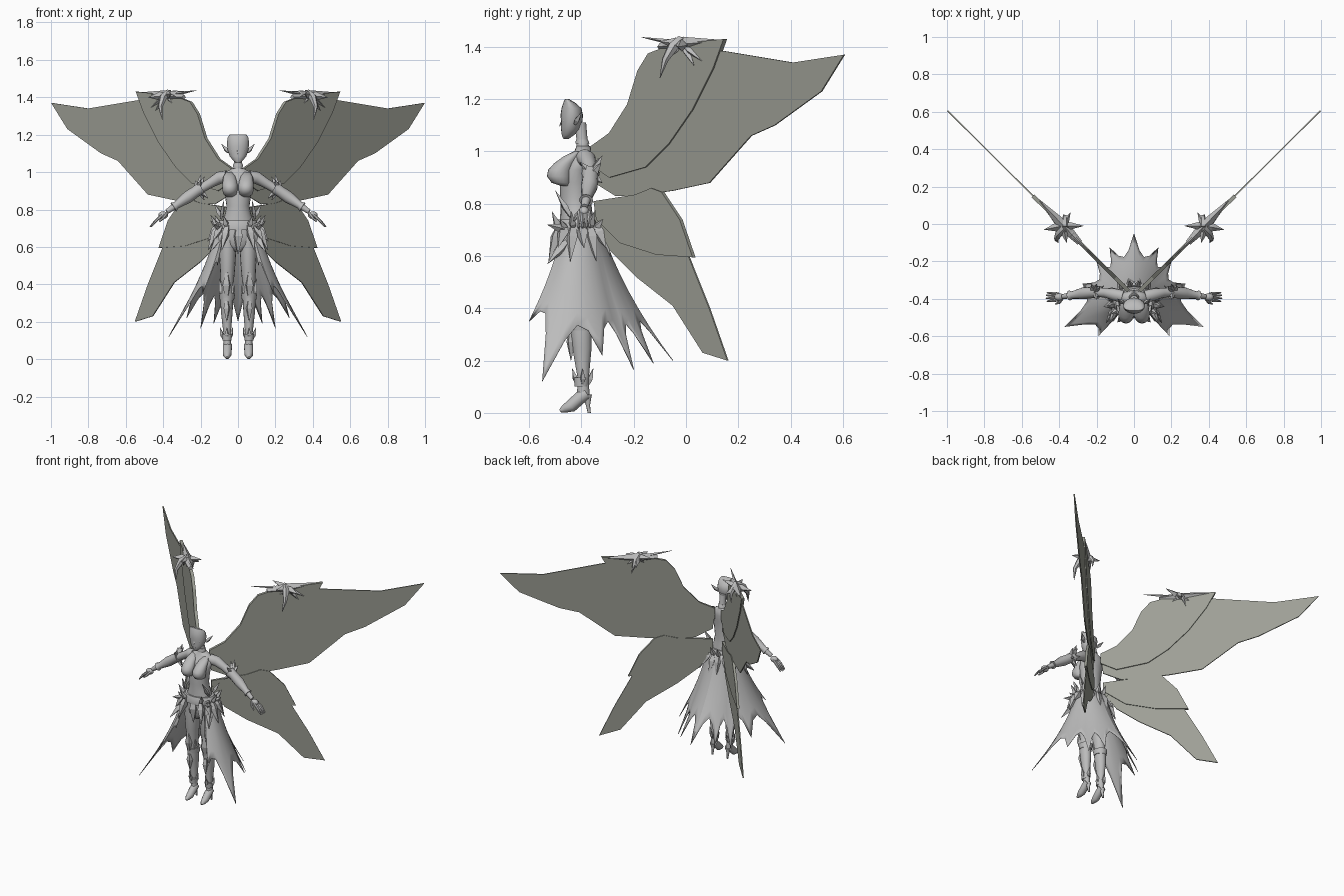
import bpy, bmesh, math
from mathutils import Vector as V


def material(name, col):
    m = bpy.data.materials.new(name)
    m.diffuse_color = (*col, 1)
    return m


GREY = material("pale_grey", (0.5, 0.5, 0.5))
WING = material("wing_grey_green", (0.34, 0.35, 0.305))


def finish(name, bm, mat=GREY, mirror=True, smooth=40, solid=0):
    bmesh.ops.recalc_face_normals(bm, faces=bm.faces)
    me = bpy.data.meshes.new(name)
    bm.to_mesh(me)
    bm.free()
    me.materials.append(mat)
    if smooth:
        me.shade_smooth()
        me.set_sharp_from_angle(angle=math.radians(smooth))
    ob = bpy.data.objects.new(name, me)
    bpy.context.collection.objects.link(ob)
    if solid:
        s = ob.modifiers.new("thickness", 'SOLIDIFY')
        s.thickness, s.offset = solid, 0
    if mirror:
        ob.modifiers.new("mirror", 'MIRROR')
    return ob


def skin(bm, rings):
    """Bridge rings of points and cap both ends."""
    rings = [[bm.verts.new(p) for p in r] for r in rings]
    n = len(rings[0])
    for a, b in zip(rings, rings[1:]):
        for i in range(n):
            j = (i + 1) % n
            bm.faces.new((a[i], a[j], b[j], b[i]))
    bm.faces.new(rings[0])
    bm.faces.new(rings[-1])


def loft(name, rows, mirror=True, seg=20):
    """Stack of level ellipses: x, y, z, rx, ry."""
    bm = bmesh.new()
    ang = [2 * math.pi * i / seg for i in range(seg)]
    skin(bm, [[(x + rx * math.cos(a), y + ry * math.sin(a), z) for a in ang]
              for x, y, z, rx, ry in rows])
    return finish(name, bm, mirror=mirror, smooth=55)


def sweep(bm, path, ref=(0, 1, 0), seg=10):
    """Round tube through x, y, z, radius."""
    pts = [V(p[:3]) for p in path]
    rings = []
    for i, p in enumerate(pts):
        t = (pts[min(i + 1, len(pts) - 1)] - pts[max(i - 1, 0)]).normalized()
        u = t.cross(V(ref)).normalized()
        w = t.cross(u)
        rings.append([p + path[i][3] * (u * math.cos(a) + w * math.sin(a))
                      for a in (2 * math.pi * k / seg for k in range(seg))])
    skin(bm, rings)


def tubes(name, paths, ref=(0, 1, 0), seg=10):
    bm = bmesh.new()
    for p in paths:
        sweep(bm, p, ref, seg)
    return finish(name, bm)


def spikes(name, items, mirror=True):
    """Four-sided blades: base, tip, base radius."""
    bm = bmesh.new()
    for base, tip, r in items:
        d = V(tip) - V(base)
        mid = V(base) + d * 0.35
        ref = (0, 0, 1) if abs(d.z) < 0.8 * d.length else (0.6, 1, 0)
        sweep(bm, [(*base, r * 0.5), (*mid, r), (*tip, 0.0008)], ref, 4)
    return finish(name, bm, mirror=mirror, smooth=0)


def ball(name, c, r, mirror=True):
    bm = bmesh.new()
    bmesh.ops.create_uvsphere(bm, u_segments=20, v_segments=12, radius=1)
    for v in bm.verts:
        v.co = V((c[i] + r[i] * v.co[i] for i in range(3)))
    return finish(name, bm, mirror=mirror)


# Wings: flat panels on a diagonal plane
def panel(name, outline, thick):
    bm = bmesh.new()
    bm.faces.new([bm.verts.new((x, 0.997 * x - 0.388, z)) for x, z in outline])
    bmesh.ops.triangulate(bm, faces=bm.faces)
    finish(name, bm, WING, smooth=0, solid=thick)


panel("upper_wing_outer", [(.03, 1), (.25, 1.1), (.4, 1.35), (.53, 1.385), (.8, 1.34), (.997, 1.37),
      (.91, 1.23), (.73, 1.1), (.64, 1.06), (.48, .88), (.34, .85), (.2, .83), (.12, .83), (.04, .88)], .007)
panel("upper_wing_inner", [(.03, 1.02), (.1, 1.07), (.17, 1.18), (.21, 1.31), (.25, 1.375), (.34, 1.41),
      (.54, 1.43), (.5, 1.32), (.42, 1.16), (.33, 1.03), (.24, .94), (.1, .9), (.03, .95)], .02)
panel("lower_wing_outer", [(.04, .81), (.2, .83), (.26, .855), (.3, .84), (.36, .74), (.4, .6),
      (.48, .4), (.55, .2), (.455, .23), (.34, .41), (.2, .52), (.1, .62), (.04, .74)], .007)
panel("lower_wing_inner", [(.04, .81), (.2, .835), (.26, .86), (.3, .845), (.37, .74), (.42, .595),
      (.28, .605), (.14, .65), (.05, .74)], .016)

# Clawed ornaments on the wing tops
C = (.38, -.01, 1.41)
spikes("wing_ornament", [
    (C, (.22, -.17, 1.437), .01), (C, (.27, -.01, 1.43), .02), (C, (.48, -.03, 1.40), .024),
    ((.29, -.1, 1.40), (.53, .15, 1.425), .03), (C, (.36, -.1, 1.42), .022), (C, (.47, .07, 1.34), .02),
    (C, (.34, .06, 1.37), .02), (C, (.33, -.06, 1.35), .018), (C, (.44, .03, 1.33), .018),
    ((.36, -.03, 1.42), (.29, -.1, 1.4), .018)])
tubes("wing_claw", [
    [(.37, -.02, 1.425, .02), (.40, -.05, 1.40, .022), (.415, -.08, 1.35, .013), (.405, -.10, 1.28, .001)],
    [(.37, -.02, 1.425, .02), (.37, .02, 1.40, .018), (.37, .04, 1.37, .011), (.38, .05, 1.32, .001)]],
    ref=(1, 1, 0), seg=6)

# Torso, neck and head
loft("torso", [(0, -.415, .575, .04, .04), (0, -.415, .61, .088, .062), (0, -.415, .66, .1, .07),
     (0, -.417, .72, .09, .066), (0, -.42, .78, .068, .06), (0, -.422, .82, .062, .059),
     (0, -.422, .88, .07, .06), (0, -.42, .93, .08, .058), (0, -.4, .975, .086, .045),
     (0, -.393, 1, .066, .034), (0, -.393, 1.02, .03, .026)], mirror=False)
loft("bust", [(.042, -.462, .868, .018, .016), (.043, -.478, .88, .034, .036), (.043, -.486, .905, .041, .046),
     (.043, -.481, .93, .041, .046), (.044, -.464, .955, .037, .04), (.046, -.44, .98, .03, .03),
     (.048, -.415, 1, .016, .014)])
loft("neck", [(0, -.393, 1.0, .03, .028), (0, -.397, 1.04, .021, .021), (0, -.405, 1.11, .021, .023)], False)
loft("collar", [(0, -.396, 1.03, .028, .027), (0, -.398, 1.045, .024, .023)], False)
loft("head", [(0, -.459, 1.048, .01, .01), (0, -.452, 1.062, .026, .023), (0, -.442, 1.085, .045, .036),
     (0, -.437, 1.115, .055, .041), (0, -.437, 1.14, .058, .043), (0, -.438, 1.165, .058, .038),
     (0, -.446, 1.185, .055, .024), (0, -.455, 1.2, .045, .008)], False)
spikes("nose", [((0, -.468, 1.12), (0, -.485, 1.096), .007)], False)
ball("eye", (.025, -.466, 1.118), (.012, .006, .008))
ball("lips", (0, -.472, 1.072), (.012, .005, .004), False)
spikes("ear", [((.052, -.425, 1.105), (.088, -.4, 1.15), .012)])

# Arms, flared bracers and hands
tubes("arm", [[(.06, -.388, .975, .034), (.1, -.378, .97, .033), (.15, -.368, .94, .026),
               (.21, -.365, .905, .024), (.3, -.375, .845, .022), (.38, -.388, .788, .013)]], seg=14)
tubes("bracer", [[(.195, -.365, .915, .035), (.22, -.366, .9, .03), (.27, -.37, .865, .032),
                  (.33, -.38, .823, .02), (.345, -.382, .813, .027)]], seg=12)
ball("palm", (.4, -.39, .77), (.026, .02, .02))
tubes("fingers", [[(.405, -.39 + o, .77, .009), (.437, -.39 + o * 1.3, .742, .008),
                   (.472 - abs(o) * .5, -.39 + o * 1.4, .708, .004)]
                  for o in (-.016, -.005, .006, .016)]
      + [[(.385, -.4, .775, .009), (.4, -.42, .755, .008), (.42, -.428, .735, .004)]], seg=6)
spikes("elbow_blades", [((.21, -.36, .91), t, .017) for t in
       [(.18, -.335, .975), (.2, -.32, .985), (.23, -.325, .955), (.16, -.33, .92), (.23, -.32, .88),
        (.2, -.405, .96), (.18, -.345, .85), (.16, -.385, .86)]])

# Legs, cuffs, knee and ankle blades, heeled shoes
loft("leg", [(.052, -.415, .66, .046, .06), (.055, -.415, .58, .046, .058), (.056, -.415, .48, .04, .048),
     (.058, -.41, .4, .034, .039), (.06, -.402, .32, .035, .041), (.06, -.398, .25, .031, .037),
     (.058, -.393, .13, .019, .021), (.057, -.393, .07, .02, .024)], seg=16)
for n, z, r in (("shin_cuff", .315, .043), ("ankle_cuff", .1, .027)):
    loft(n, [(.059, -.4, z, r * .88, r * .95), (.059, -.4, z + .035, r, r * 1.1)])
spikes("knee_blades", [((.06, -.44, .34), (.06, -.455, .5), .026), ((.08, -.42, .33), (.1, -.42, .43), .016),
       ((.035, -.42, .33), (.022, -.43, .42), .014), ((.06, -.44, .31), (.06, -.44, .2), .02)])
spikes("ankle_blades", [((.06 + .02 * c, -.395 + .022 * s, .11), (.06 + .036 * c, -.395 + .04 * s, .17), .012)
       for c, s in ((0, -1), (1, 0), (-.9, 0), (0, 1))])
tubes("shoe", [[(.057, -.38, .075, .025), (.057, -.405, .058, .025), (.058, -.44, .026, .024),
                (.058, -.465, .016, .016), (.058, -.482, .008, .006)]], ref=(1, 0, 0))
loft("heel", [(.057, -.37, 0, .006, .006), (.057, -.375, .03, .008, .008), (.057, -.38, .07, .018, .02)], seg=8)

# Skirt, open at the front, with a hem that sweeps up between pointed tips
TIPS = [(0, -.05, .2), (.13, -.125, .19), (.2, -.2, .165), (.275, -.32, .22),
        (.37, -.55, .12), (.19, -.6, .35), (.11, -.52, .5)]
POLAR = [V((math.atan2(y + .41, x), math.hypot(x, y + .41), z)) for x, y, z in TIPS]


def column(p, end, steps=8):
    c, s = math.cos(p.x), math.sin(p.x)
    w, tip = V((.105 * c, .08 * s, .72)), V((p.y * c, p.y * s, p.z))
    out = []
    for i in range(steps + 1):
        t = end * i / steps
        f = .6 * t + .4 * t * t
        out.append((w.x + (tip.x - w.x) * f, -.41 + w.y + (tip.y - w.y) * f, w.z + (tip.z - w.z) * t))
    return out


bm = bmesh.new()
cols = []
for p, q in zip(POLAR, POLAR[1:]):
    for k in range(4):
        u = k / 4
        cols.append(column(p.lerp(q, u), 1 - .3 * math.sin(math.pi * u) ** .8))
cols.append(column(POLAR[-1], 1))
cols = [[bm.verts.new(p) for p in c] for c in cols]
for a, b in zip(cols, cols[1:]):
    for i in range(len(a) - 1):
        bm.faces.new((a[i], a[i + 1], b[i + 1], b[i]))
finish("skirt", bm, smooth=60, solid=.003)

# Hip belt with leaf blades and front cloth
loft("belt", [(0, -.415, .69, .112, .084), (0, -.417, .715, .113, .083), (0, -.418, .74, .098, .073)], False)
blades = []
for k in range(7):
    a = math.radians(-58 + k * 23)
    c, s = math.cos(a), math.sin(a)
    low = .58 if k % 2 == 0 else .63
    blades += [((.105 * c, -.415 + .08 * s, .72), (.165 * c, -.415 + .13 * s, low), .024),
               ((.105 * c, -.415 + .08 * s, .7), (.15 * c, -.415 + .115 * s, .77 - .03 * (k % 2)), .016)]
spikes("hip_leaves", blades)
spikes("side_horns", [((.09, -.44, .75), (.075, -.5, .85), .014), ((.09, -.4, .76), (.125, -.38, .83), .014),
       ((.1, -.46, .7), (.13, -.53, .72), .016), ((.1, -.45, .66), (.15, -.53, .57), .02)])
spikes("front_cloth", [((0, -.48, .71), (0, -.487, .56), .03)], False)
